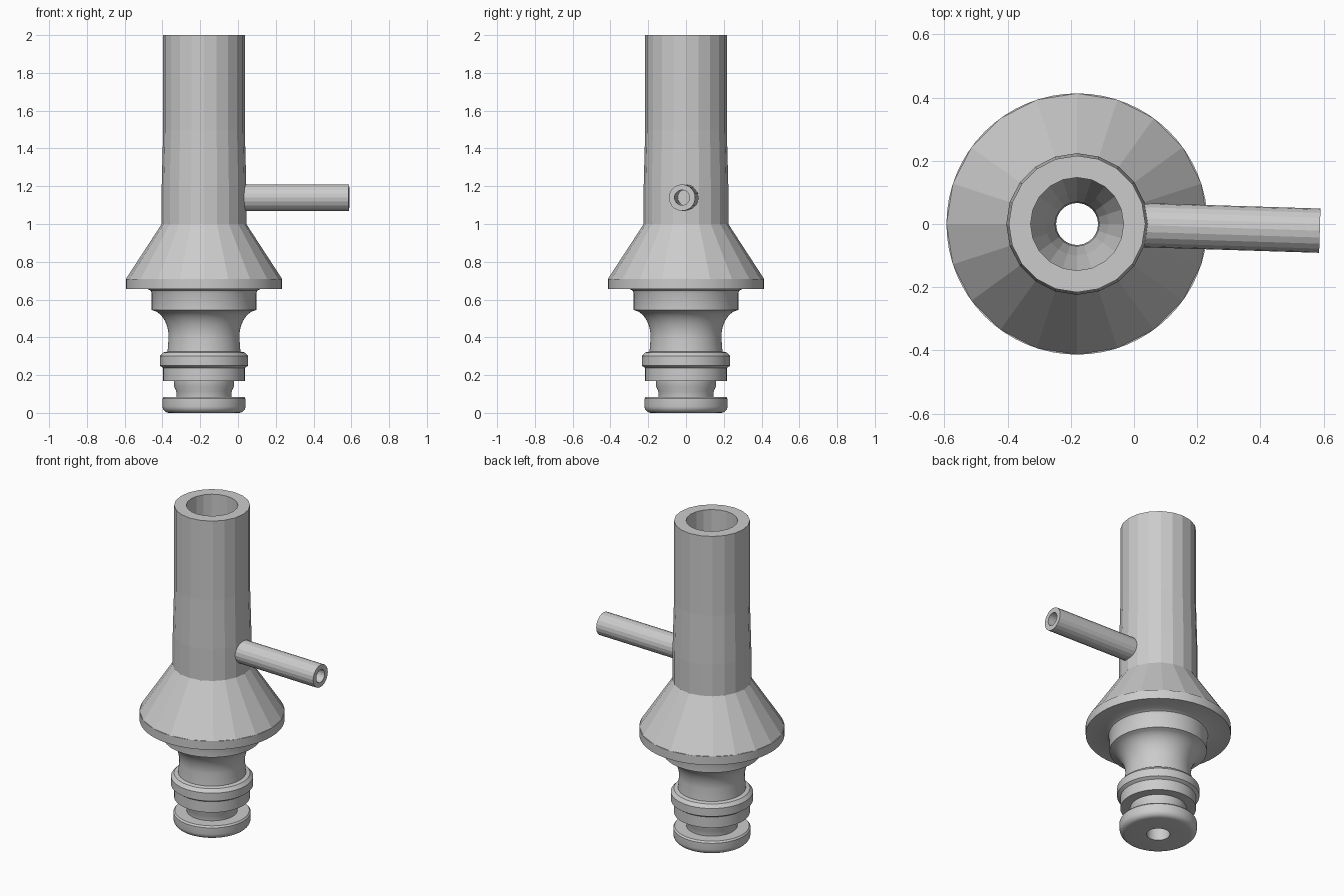
import bpy
import bmesh
from math import cos, sin, pi, radians

if "Cube" in bpy.data.objects:
    bpy.data.objects.remove(bpy.data.objects["Cube"])

AXIS_X = -0.18


def lathe(name, profile, sides, smooth=False):
    """Revolve a closed (radius, height) loop around z."""
    bm = bmesh.new()
    rings = []
    for i in range(sides):
        a = 2 * pi * i / sides
        rings.append([bm.verts.new((r * cos(a), r * sin(a), z)) for r, z in profile])
    n = len(profile)
    for i in range(sides):
        a, b = rings[i], rings[(i + 1) % sides]
        for j in range(n):
            k = (j + 1) % n
            bm.faces.new((a[j], b[j], b[k], a[k]))
    bmesh.ops.recalc_face_normals(bm, faces=bm.faces)
    mesh = bpy.data.meshes.new(name)
    bm.to_mesh(mesh)
    bm.free()
    if smooth:
        mesh.shade_smooth()
        mesh.set_sharp_from_angle(angle=radians(30))
    obj = bpy.data.objects.new(name, mesh)
    bpy.context.collection.objects.link(obj)
    obj.location.x = AXIS_X
    return obj


def arc(cr, cz, rr, rz, start, end, steps):
    """Elliptical arc of profile points, angles in degrees."""
    pts = []
    for i in range(steps + 1):
        a = radians(start + (end - start) * i / steps)
        pts.append((cr + rr * cos(a), cz + rz * sin(a)))
    return pts


# Plug end: rounded foot, seal groove, collar, flared neck and flange
plug = [(0.066, 0.0)]
plug += arc(0.185, 0.035, 0.035, 0.035, -90, 0, 5)
plug += [(0.22, 0.075), (0.212, 0.085), (0.145, 0.085), (0.147, 0.115),
         (0.158, 0.14), (0.16, 0.17), (0.216, 0.17), (0.216, 0.238),
         (0.234, 0.25), (0.234, 0.3), (0.216, 0.32), (0.193, 0.325)]
plug += arc(0.287, 0.4, 0.1, 0.145, 180, 97, 9)
plug += [(0.277, 0.545), (0.277, 0.635), (0.283, 0.648), (0.298, 0.656),
         (0.413, 0.656), (0.413, 0.71), (0.07, 0.71)]
lathe("plug_end", plug, 64, smooth=True)

# Faceted cone and main tube with tapering bore
tube = lathe("main_tube", [(0.413, 0.71), (0.224, 1.0), (0.224, 1.2), (0.216, 1.5),
                           (0.216, 2.0), (0.147, 2.0), (0.147, 1.0),
                           (0.1, 0.85), (0.07, 0.71)], 20)

# Hollow side pipe, slightly turned toward the front
pipe = lathe("side_pipe", [(0.07, 0.18), (0.07, 0.768), (0.04, 0.768), (0.04, 0.18)], 20)
cutter = lathe("side_bore_cutter", [(0.001, 0.1), (0.04, 0.1), (0.04, 0.21), (0.001, 0.21)], 20)
for obj in (pipe, cutter):
    obj.location = (AXIS_X, 0.003, 1.14)
    obj.rotation_euler = (0, pi / 2, radians(-1.8))
cutter.hide_render = True
cutter.hide_viewport = True

# Open the side bore into the main tube
cut = tube.modifiers.new("side_bore", "BOOLEAN")
cut.operation = "DIFFERENCE"
cut.solver = "EXACT"
cut.object = cutter
